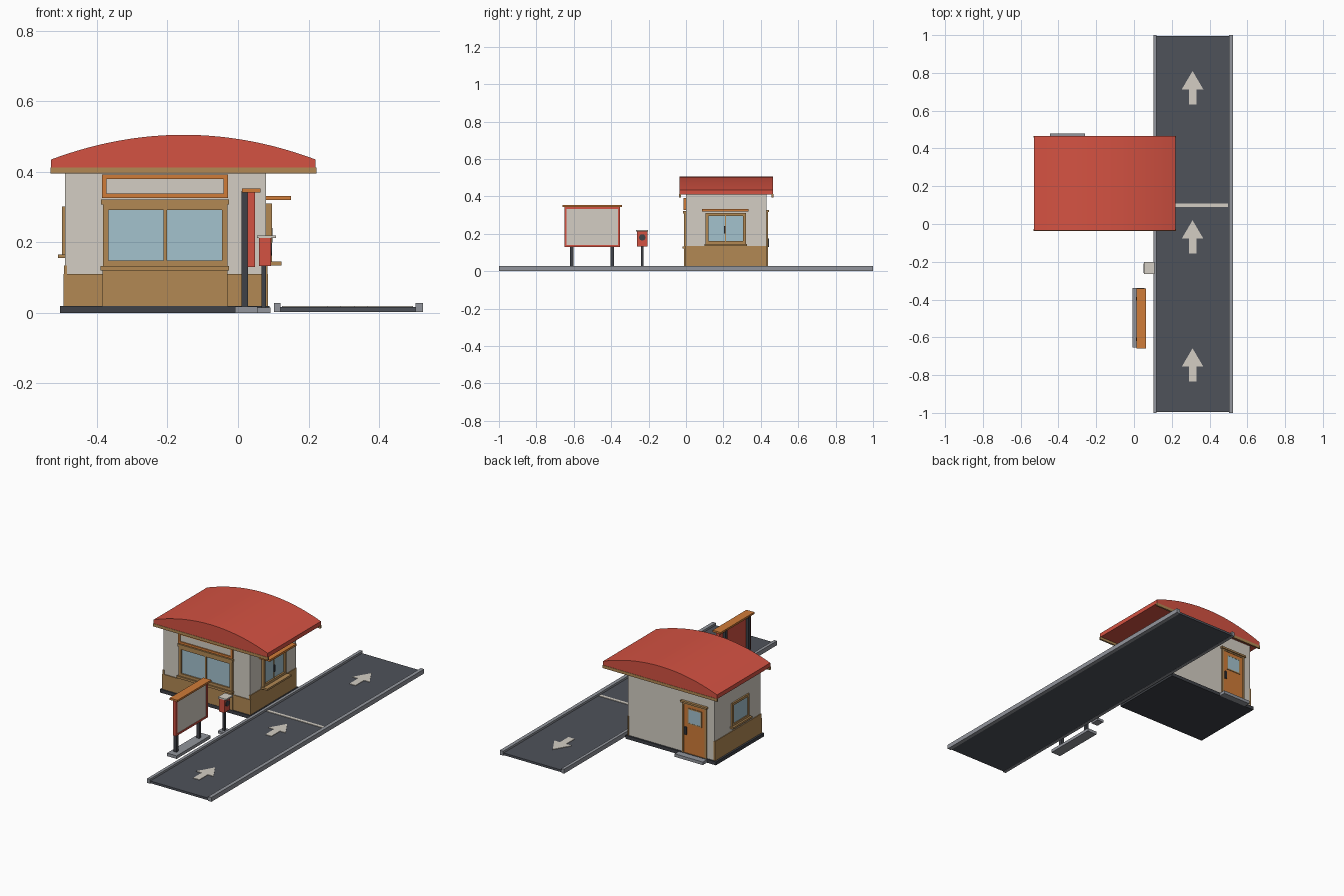
import bpy, bmesh
from mathutils import Vector

cube = bpy.data.objects.get("Cube")
if cube:
    bpy.data.objects.remove(cube)


def material(name, r, g, b):
    """Flat material from 0-255 display values."""
    lin = [((c / 255 + 0.055) / 1.055) ** 2.4 for c in (r, g, b)] + [1]
    m = bpy.data.materials.new(name)
    m.use_nodes = True
    m.diffuse_color = lin
    bsdf = m.node_tree.nodes["Principled BSDF"]
    bsdf.inputs["Base Color"].default_value = lin
    bsdf.inputs["Roughness"].default_value = 0.8
    return m


RED = material("roof red", 212, 82, 66)
CREAM = material("cream plaster", 212, 206, 196)
TAN = material("tan wood", 178, 137, 84)
ORANGE = material("orange trim", 208, 124, 56)
GLASS = material("window glass", 164, 194, 206)
ASPHALT = material("asphalt", 78, 82, 90)
DARK = material("dark metal", 62, 65, 71)
GREY = material("kerb grey", 146, 149, 156)


def box(name, mat, x, y, z):
    """Box from (min, max) ranges on each axis."""
    bm = bmesh.new()
    bmesh.ops.create_cube(bm, size=1)
    for v in bm.verts:
        v.co = Vector([r[0] if c < 0 else r[1] for c, r in zip(v.co, (x, y, z))])
    return finish(name, mat, bm)


def finish(name, mat, bm):
    bmesh.ops.recalc_face_normals(bm, faces=bm.faces)
    me = bpy.data.meshes.new(name)
    bm.to_mesh(me)
    bm.free()
    me.materials.append(mat)
    ob = bpy.data.objects.new(name, me)
    bpy.context.collection.objects.link(ob)
    return ob


def prism(name, mat, points, offset):
    """Outline of 3D points extruded along offset."""
    bm = bmesh.new()
    face = bm.faces.new([bm.verts.new(p) for p in points])
    ext = bmesh.ops.extrude_face_region(bm, geom=[face])
    moved = [e for e in ext["geom"] if isinstance(e, bmesh.types.BMVert)]
    bmesh.ops.translate(bm, verts=moved, vec=offset)
    return finish(name, mat, bm)


def frame(name, mat, axis, depth, a, z, w):
    """Four bars around an opening; axis is the one the wall faces."""
    bars = {"left": ((a[0], a[0] + w), z), "right": ((a[1] - w, a[1]), z),
            "bottom": ((a[0] + w, a[1] - w), (z[0], z[0] + w)),
            "top": ((a[0] + w, a[1] - w), (z[1] - w, z[1]))}
    for side, (along, up) in bars.items():
        xy = (depth, along) if axis == "x" else (along, depth)
        box(f"{name}_{side}", mat, *xy, up)


# Building shell
box("foundation", DARK, (-.505, .09), (-.012, .44), (0, .02))
box("walls", CREAM, (-.49, .08), (0, .43), (.02, .41))
box("front_wainscot", TAN, (-.495, .085), (-.005, .005), (.02, .11))
for name, x in (("left_wainscot", (.075, .084)), ("right_wainscot", (-.494, -.485))):
    box(name, TAN, x, (-.004, .432), (.02, .135))

# Arched roof with fascia boards
steps = [i / 14 for i in range(-14, 15)]
arc = [(-.155 + .375 * t, -.035, .505 - .07 * t * t) for t in steps]
roof = prism("roof", RED, arc + [(.22, -.035, .41), (-.53, -.035, .41)], (0, .5, 0))
bpy.ops.object.select_all(action="DESELECT")
roof.select_set(True)
bpy.context.view_layer.objects.active = roof
bpy.ops.object.shade_smooth_by_angle(angle=.5)
for name, y in (("front_fascia", (-.037, -.027)), ("back_fascia", (.457, .467))):
    box(name, TAN, (-.532, .223), y, (.395, .412))

# Front window bay and sign
box("bay_base", TAN, (-.385, -.03), (-.01, 0), (.02, .12))
box("bay_sill", TAN, (-.39, -.025), (-.02, 0), (.12, .133))
frame("bay_frame", TAN, "y", (-.012, 0), (-.383, -.03), (.133, .308), .016)
box("bay_glass", GLASS, (-.367, -.046), (-.004, 0), (.149, .292))
box("bay_mullion", TAN, (-.211, -.202), (-.01, 0), (.149, .292))
box("bay_header", TAN, (-.388, -.026), (-.016, 0), (.308, .322))
frame("sign_frame", ORANGE, "y", (-.014, 0), (-.386, -.028), (.326, .392), .013)
box("sign_panel", CREAM, (-.373, -.041), (-.008, 0), (.339, .379))

# Serving window beside the lane
frame("serving_frame", TAN, "x", (.08, .096), (.105, .32), (.145, .31), .015)
box("serving_glass", GLASS, (.08, .086), (.12, .305), (.16, .295))
box("serving_mullion", TAN, (.08, .09), (.209, .215), (.16, .295))
box("serving_handle", DARK, (.09, .098), (.203, .211), (.2, .24))
box("serving_sill", TAN, (.08, .124), (.1, .325), (.135, .146))
box("serving_canopy", ORANGE, (.08, .15), (.085, .335), (.32, .332))

# Small window on the far side
frame("side_frame", TAN, "x", (-.499, -.49), (.115, .275), (.165, .302), .014)
box("side_glass", GLASS, (-.494, -.49), (.129, .261), (.179, .288))
box("side_sill", TAN, (-.51, -.49), (.105, .285), (.155, .166))

# Back door
box("door_leaf", ORANGE, (-.43, -.29), (.43, .435), (.02, .31))
frame("door_frame", TAN, "y", (.43, .438), (-.44, -.28), (.01, .318), .01)
box("door_header", TAN, (-.447, -.273), (.43, .445), (.316, .327))
frame("door_pane_frame", TAN, "y", (.43, .438), (-.41, -.315), (.195, .29), .007)
box("door_pane", GLASS, (-.403, -.322), (.43, .437), (.202, .283))
box("door_handle", DARK, (-.311, -.297), (.43, .443), (.13, .175))
box("door_step", GREY, (-.445, -.26), (.43, .478), (0, .018))

# Lane with kerbs, stop line and arrows
box("lane", ASPHALT, (.11, .515), (-.995, .995), (.003, .016))
for name, x in (("inner_kerb", (.102, .12)), ("outer_kerb", (.503, .525))):
    box(name, GREY, x, (-1, 1), (.002, .028))
box("stop_line", CREAM, (.125, .497), (.09, .108), (.015, .019))
half = [(.02, 0), (.02, .08), (.057, .08), (0, .177)]
outline = half + [(-x, y) for x, y in reversed(half[:-1])]
for i, y0 in enumerate((-.835, -.157, .633)):
    prism(f"lane_arrow_{i + 1}", CREAM,
          [(.31 + x, y0 + y, .015) for x, y in outline], (0, 0, .004))

# Menu board
box("menu_base", GREY, (-.008, .055), (-.655, -.338), (0, .018))
for name, y in (("menu_post_front", -.61), ("menu_post_back", -.395)):
    box(name, DARK, (.01, .028), (y - .009, y + .009), (.015, .345))
box("menu_board", RED, (.027, .043), (-.65, -.352), (.13, .343))
frame("menu_rim", RED, "x", (.043, .048), (-.65, -.352), (.13, .343), .011)
box("menu_face", CREAM, (.043, .045), (-.639, -.363), (.141, .332))
box("menu_cap", ORANGE, (.012, .064), (-.66, -.342), (.342, .353))

# Order speaker
box("speaker_base", GREY, (.05, .092), (-.26, -.208), (0, .015))
box("speaker_post", DARK, (.066, .08), (-.241, -.227), (.012, .14))
box("speaker_body", RED, (.06, .093), (-.262, -.206), (.133, .213))
bm = bmesh.new()
bmesh.ops.create_cone(bm, cap_ends=True, segments=16, radius1=.017, radius2=.017, depth=.006)
for v in bm.verts:
    v.co = Vector((.094 + v.co.z, -.234 + v.co.x, .18 + v.co.y))
finish("speaker_grille", DARK, bm)
box("speaker_cap", CREAM, (.054, .108), (-.266, -.202), (.212, .22))
